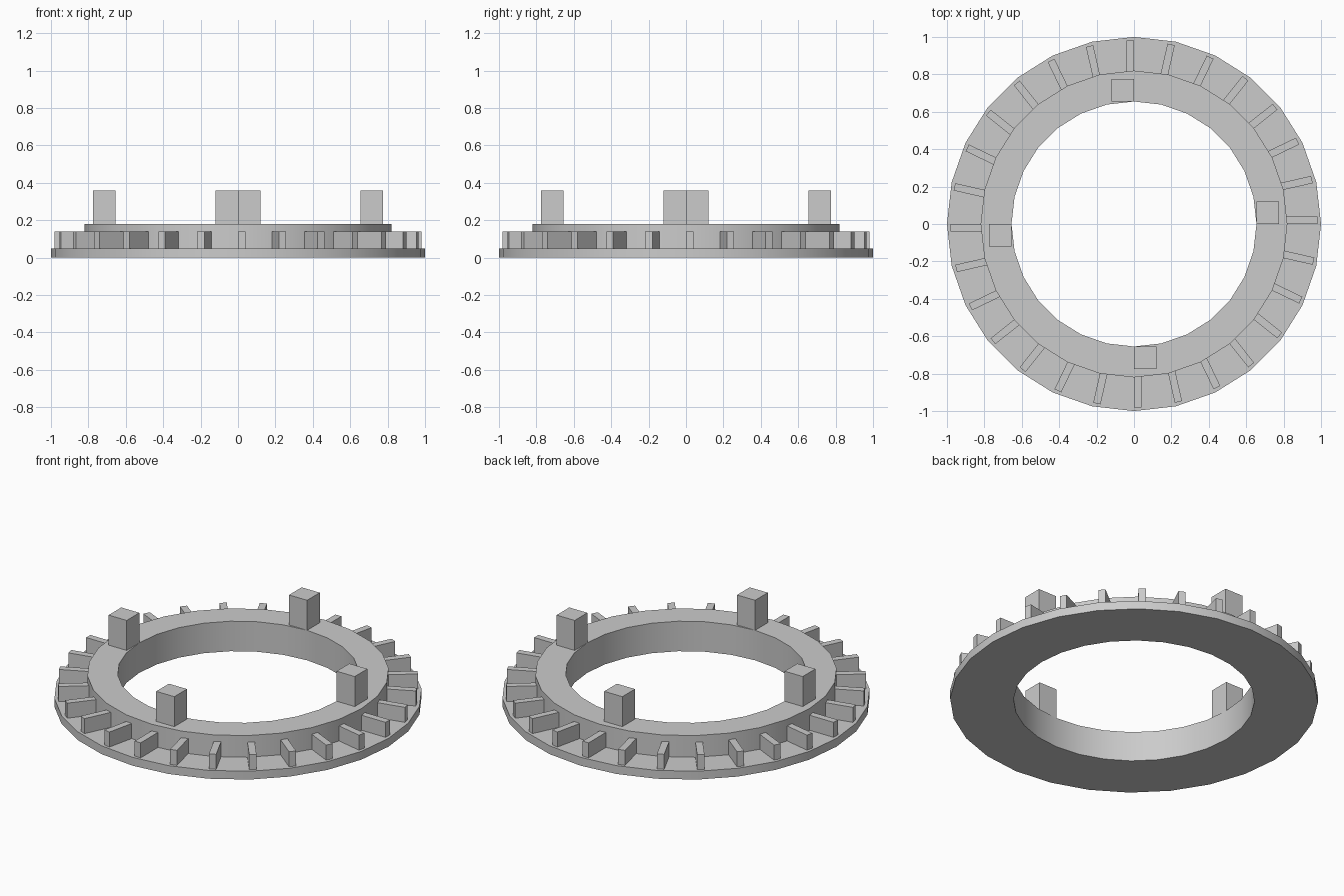
import bpy
import bmesh
import math
from mathutils import Matrix, Vector

cube = bpy.data.objects.get("Cube")
if cube:
    bpy.data.objects.remove(cube, do_unlink=True)

SIDES = 28
R_HOLE, R_COLLAR, R_FLANGE = 0.655, 0.82, 1.0
Z_FLANGE, Z_FIN, Z_COLLAR, Z_POST = 0.05, 0.14, 0.18, 0.36

grey = bpy.data.materials.new("plain grey")
grey.use_nodes = True
colour = (0.6, 0.6, 0.6, 1)
grey.diffuse_color = colour
grey.node_tree.nodes["Principled BSDF"].inputs["Base Color"].default_value = colour


def make_object(name, bm):
    bmesh.ops.recalc_face_normals(bm, faces=bm.faces)
    mesh = bpy.data.meshes.new(name)
    bm.to_mesh(mesh)
    bm.free()
    mesh.materials.append(grey)
    obj = bpy.data.objects.new(name, mesh)
    bpy.context.collection.objects.link(obj)
    return obj


def lathe(name, profile):
    """Turn a closed (radius, height) profile around the z axis."""
    bm = bmesh.new()
    rings = []
    for i in range(SIDES):
        a = math.tau * i / SIDES
        rings.append([bm.verts.new((r * math.cos(a), r * math.sin(a), z))
                      for r, z in profile])
    n = len(profile)
    for i, ring in enumerate(rings):
        after = rings[(i + 1) % SIDES]
        for j in range(n):
            k = (j + 1) % n
            bm.faces.new((ring[j], after[j], after[k], ring[k]))
    return make_object(name, bm)


def radial_boxes(name, count, low, high):
    """Repeat one box, given by two corners, around the z axis."""
    bm = bmesh.new()
    low, high = Vector(low), Vector(high)
    place = Matrix.Translation((low + high) / 2) @ Matrix.Diagonal((*(high - low), 1))
    for i in range(count):
        turn = Matrix.Rotation(math.tau * i / count, 4, "Z")
        bmesh.ops.create_cube(bm, size=1, matrix=turn @ place)
    return make_object(name, bm)


# Stepped ring: wide thin flange with a raised collar
ring = lathe("stepped_ring", [
    (R_HOLE, 0), (R_FLANGE, 0), (R_FLANGE, Z_FLANGE),
    (R_COLLAR, Z_FLANGE), (R_COLLAR, Z_COLLAR), (R_HOLE, Z_COLLAR)])
bpy.ops.object.select_all(action="DESELECT")
ring.select_set(True)
bpy.context.view_layer.objects.active = ring
bpy.ops.object.shade_smooth_by_angle(angle=math.radians(30))

# Thin radial fins standing on the flange
radial_boxes("radial_fins", SIDES,
             (R_COLLAR - 0.01, 0, Z_FLANGE - 0.005), (0.98, 0.04, Z_FIN))

# Four square posts on the collar, flush with the hole
radial_boxes("square_posts", 4,
             (R_HOLE, 0, Z_COLLAR - 0.005), (R_HOLE + 0.12, 0.12, Z_POST))
